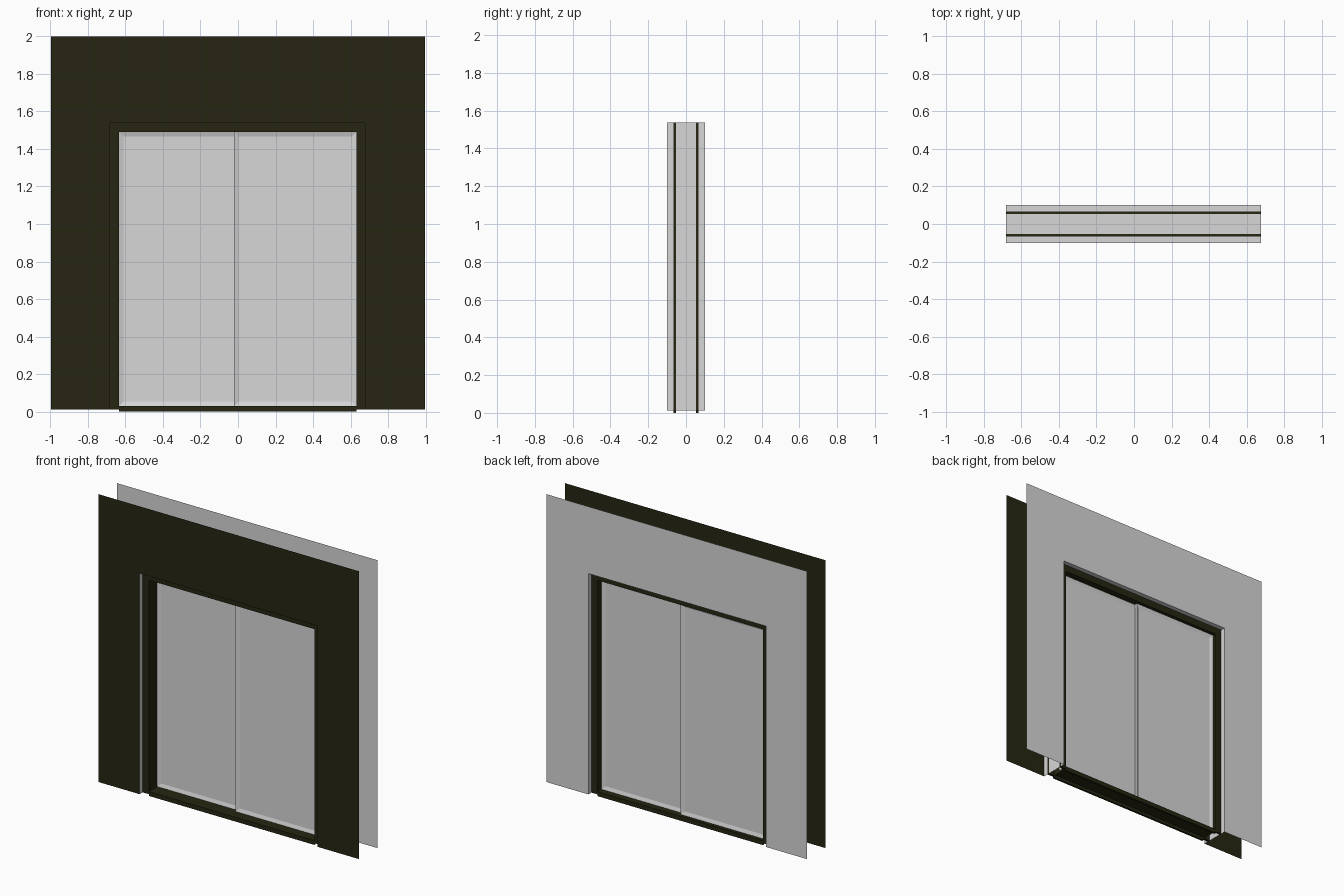
import bpy, bmesh

if "Cube" in bpy.data.objects:
    bpy.data.objects.remove(bpy.data.objects["Cube"])


def material(name, rgb):
    m = bpy.data.materials.new(name)
    m.diffuse_color = (*rgb, 1)
    m.use_nodes = True
    m.node_tree.nodes["Principled BSDF"].inputs["Base Color"].default_value = m.diffuse_color
    return m


GREY = material("light_grey", (0.68, 0.68, 0.68))
DARK = material("dark_olive", (0.020, 0.019, 0.006))

BASE = 0.012                        # foot of walls and jambs
WALL = (-0.995, 0.995, 2.0)         # left, right, top
OUTER = (-0.682, 0.676, 1.537)      # opening in the walls
INNER = (-0.634, 0.631, 1.49)       # clear opening inside the frame


def finish(name, bm, mat):
    me = bpy.data.meshes.new(name)
    bm.to_mesh(me)
    bm.free()
    me.materials.append(mat)
    ob = bpy.data.objects.new(name, me)
    bpy.context.collection.objects.link(ob)
    return ob


def path(size, z0=BASE):
    l, r, t = size
    return [(l, z0), (l, t), (r, t), (r, z0)]


def arch(name, outer, inner, y, mat, thick=0):
    """Flat portal shape in the xz plane, optionally thickened along y."""
    bm = bmesh.new()
    a = [bm.verts.new((x, y - thick / 2, z)) for x, z in path(outer)]
    b = [bm.verts.new((x, y - thick / 2, z)) for x, z in path(inner)]
    for i in range(3):
        bm.faces.new((a[i], b[i], b[i + 1], a[i + 1]))
    if thick:
        geo = bmesh.ops.extrude_face_region(bm, geom=bm.faces[:])["geom"]
        moved = [g for g in geo if isinstance(g, bmesh.types.BMVert)]
        bmesh.ops.translate(bm, verts=moved, vec=(0, thick, 0))
        # keep the starting faces so the plate is closed
        if len(bm.faces) < 14:
            for i in range(3):
                if not bm.faces.get((a[i], b[i], b[i + 1], a[i + 1])):
                    bm.faces.new((a[i], b[i], b[i + 1], a[i + 1]))
        bmesh.ops.recalc_face_normals(bm, faces=bm.faces)
    return finish(name, bm, mat)


def lining(name, size, y0, y1, mat):
    """Thin sheet following the sides and top of an opening."""
    bm = bmesh.new()
    a = [bm.verts.new((x, y0, z)) for x, z in path(size)]
    b = [bm.verts.new((x, y1, z)) for x, z in path(size)]
    for i in range(3):
        bm.faces.new((a[i], a[i + 1], b[i + 1], b[i]))
    return finish(name, bm, mat)


def box(x0, x1, y0, y1, z0, z1):
    bm = bmesh.new()
    bmesh.ops.create_cube(bm, size=1)
    for v in bm.verts:
        v.co = ((x0 + x1) / 2 + v.co.x * (x1 - x0),
                (y0 + y1) / 2 + v.co.y * (y1 - y0),
                (z0 + z1) / 2 + v.co.z * (z1 - z0))
    return bm


# Wall sheets, dark in front and grey behind
arch("front_wall", WALL, OUTER, -0.1, DARK)
arch("back_wall", WALL, OUTER, 0.1, GREY)

# Grey sleeve through the wall, split around the dark frame plates
lining("front_reveal", OUTER, -0.1, -0.067, GREY)
lining("middle_sleeve", OUTER, -0.053, 0.053, GREY)
lining("back_reveal", OUTER, 0.067, 0.1, GREY)

# Dark door frame: two plates joined by an inner lining
for side, y in (("front", -0.06), ("back", 0.06)):
    arch(side + "_frame", OUTER, INNER, y, DARK, 0.014)
    finish(side + "_sill_edge",
           box(INNER[0], INNER[1], y - 0.007, y + 0.007, 0, 0.03), DARK)
lining("frame_lining", INNER, -0.053, 0.053, DARK)
finish("sill", box(INNER[0], INNER[1], -0.053, 0.053, 0.022, 0.03), DARK)

# Sliding doors with recessed panels on both faces
for name, x0, x1, y0 in (("left_door", INNER[0], 0.012, 0.024),
                         ("right_door", -0.02, INNER[1], 0.003)):
    bm = box(x0, x1, y0, y0 + 0.019, 0.03, INNER[2])
    sides = [f for f in bm.faces if abs(f.normal.y) > 0.9]
    if len(sides) != 2:
        bm.normal_update()
        sides = [f for f in bm.faces if abs(f.normal.y) > 0.9]
    bmesh.ops.inset_individual(bm, faces=sides, thickness=0.035, depth=-0.008)
    finish(name, bm, GREY)
